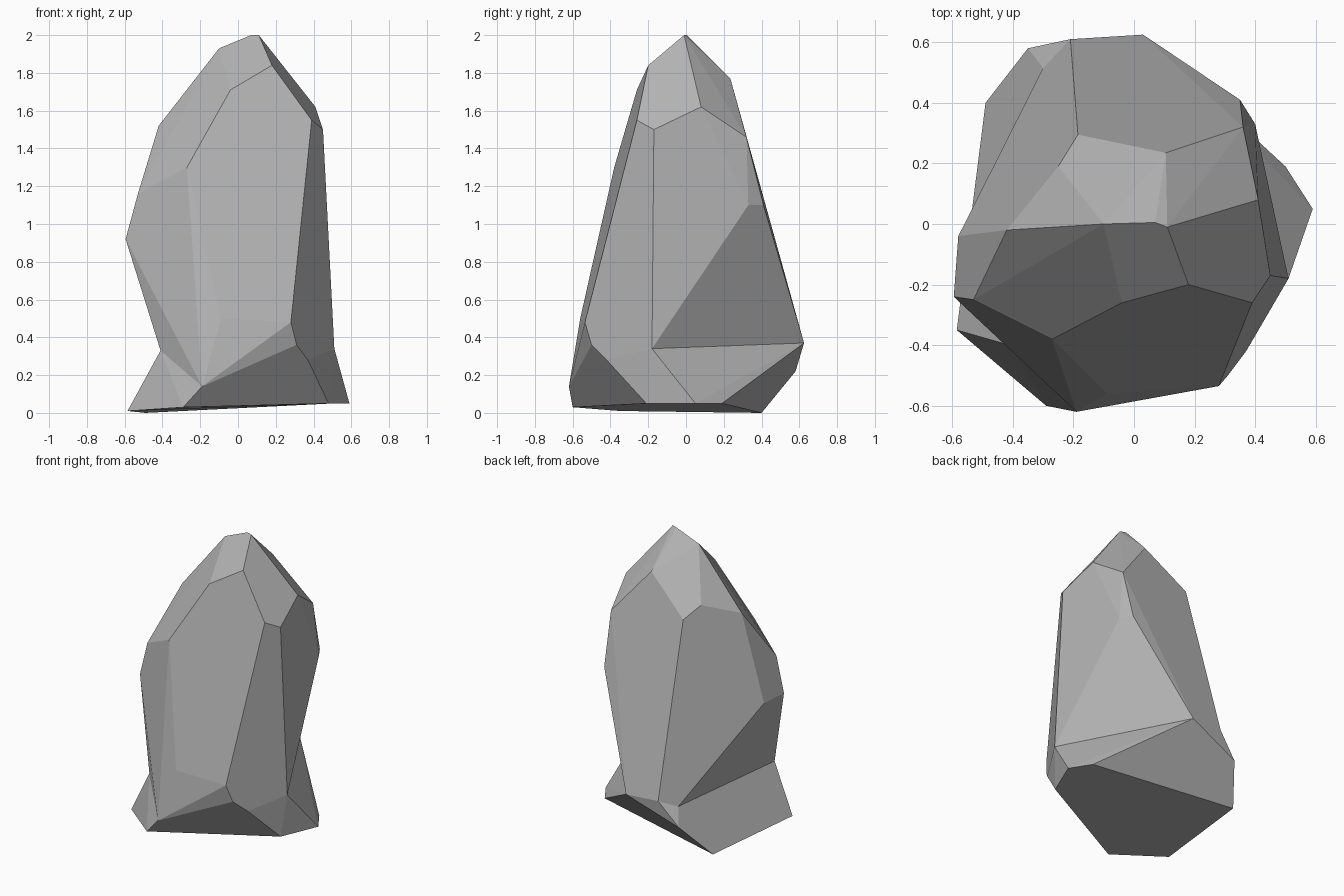
import bpy
import bmesh
from math import radians

cube = bpy.data.objects.get("Cube")
if cube:
    bpy.data.objects.remove(cube, do_unlink=True)

# Single stone colour
stone = bpy.data.materials.new("stone_grey")
stone.use_nodes = True
stone_colour = (0.45, 0.45, 0.45, 1.0)
stone.diffuse_color = stone_colour
stone.node_tree.nodes["Principled BSDF"].inputs["Base Color"].default_value = stone_colour


def chiselled_block(name, *corner_rings):
    """Wrap a faceted convex block around the given rings of corners."""
    bm = bmesh.new()
    for ring in corner_rings:
        for corner in ring:
            bm.verts.new(corner)
    hull = bmesh.ops.convex_hull(bm, input=list(bm.verts))
    unused = {v for v in hull["geom_interior"] + hull["geom_unused"]
              if isinstance(v, bmesh.types.BMVert)}
    bmesh.ops.delete(bm, geom=list(unused), context="VERTS")
    bmesh.ops.recalc_face_normals(bm, faces=list(bm.faces))
    mesh = bpy.data.meshes.new(name)
    bm.to_mesh(mesh)
    bm.free()
    mesh.materials.append(stone)
    block = bpy.data.objects.new(name, mesh)
    bpy.context.collection.objects.link(block)
    return block


def flatten_facets(block, angle):
    """Merge almost coplanar triangles into clean flat facets."""
    bm = bmesh.new()
    bm.from_mesh(block.data)
    bmesh.ops.remove_doubles(bm, verts=list(bm.verts), dist=0.002)
    bmesh.ops.dissolve_limit(bm, angle_limit=angle, use_dissolve_boundaries=False,
                             verts=list(bm.verts), edges=list(bm.edges))
    bmesh.ops.recalc_face_normals(bm, faces=list(bm.faces))
    for face in bm.faces:
        face.smooth = False
        face.material_index = 0
    bm.to_mesh(block.data)
    bm.free()


# Pointed top of the rock
crown = [(.07, .005, 2), (.11, -.01, 2), (-.1, 0, 1.93), (.18, -.2, 1.84),
         (-.04, -.26, 1.71), (.105, .235, 1.77)]

# Corners where the crown breaks into the steep sides
shoulder = [(-.42, -.02, 1.52), (-.27, -.38, 1.3), (.39, -.26, 1.55),
            (.45, -.17, 1.5), (.41, .08, 1.62), (.36, .32, 1.46),
            (-.185, .295, 1.53), (-.25, .19, 1.61)]

# Widest part of the sides and the lower front
waist = [(-.53, -.25, 1.16), (-.595, -.24, .92), (-.58, -.04, .92),
         (.4, .33, 1.1), (.35, .41, 1.1), (.28, -.535, .48), (-.09, -.56, .5)]

# Crease shared by the upper rock and its foot
crease = [(-.41, -.4, .33), (-.23, -.51, .3), (-.19, -.62, .14),
          (.31, -.5, .36), (.37, -.42, .28), (.51, -.18, .34),
          (.03, .625, .37), (-.21, .61, .38), (-.3, .515, .33)]

# Flared bottom edge
foot = [(.59, .05, .05), (.48, -.21, .05), (.5, .19, .05), (-.35, .58, .22),
        (-.49, .4, 0), (-.585, -.35, .01), (-.29, -.6, .03)]

rock = chiselled_block("rock", crown, shoulder, waist, crease)
rock_foot = chiselled_block("rock_foot", crease, foot)

# Fuse the foot into the rock as one closed stone
fuse = rock.modifiers.new("fuse_foot", "BOOLEAN")
fuse.operation = "UNION"
fuse.solver = "EXACT"
fuse.object = rock_foot
bpy.context.view_layer.update()
evaluated = rock.evaluated_get(bpy.context.evaluated_depsgraph_get())
fused_mesh = bpy.data.meshes.new_from_object(evaluated)
rock.modifiers.clear()
rock.data = fused_mesh
bpy.data.objects.remove(rock_foot, do_unlink=True)

flatten_facets(rock, radians(4))
